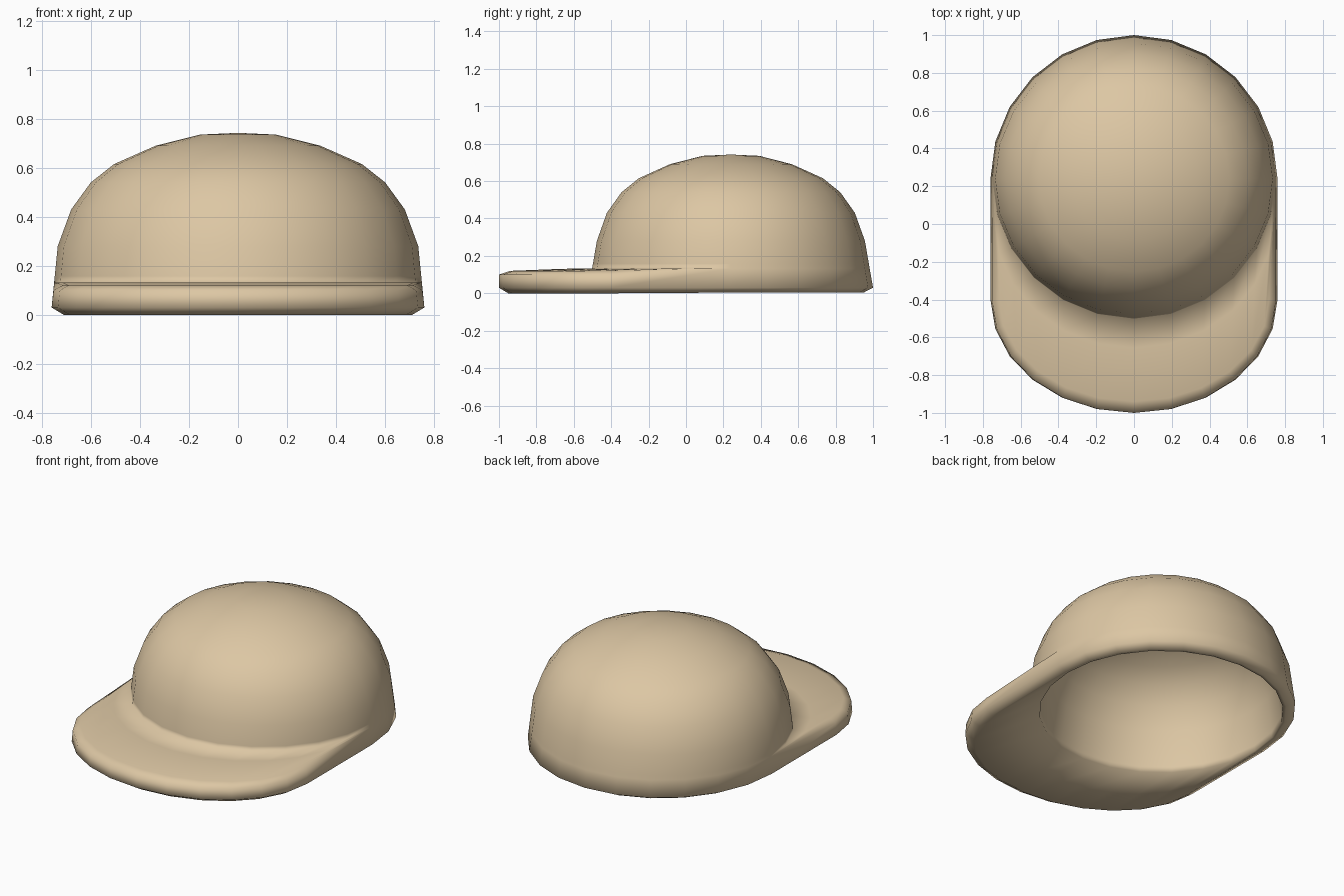
import bpy, bmesh
from math import sin, cos, radians

cube = bpy.data.objects.get("Cube")
if cube:
    bpy.data.objects.remove(cube, do_unlink=True)

# Tan fabric
fabric = bpy.data.materials.new("tan_fabric")
fabric.use_nodes = True
tan = (0.72, 0.57, 0.37, 1)
fabric.diffuse_color = tan
fabric.node_tree.nodes["Principled BSDF"].inputs["Base Color"].default_value = tan

CROWN_Y, BRIM_Y = 0.24, -0.4
SIDE, REACH = 0.76, 0.6
WALL_LOW, WALL_HIGH, BRIM_TOP = 0.03, 0.28, 0.133
LINING_SCALE = 0.907

# Columns: back half on the crown wall, front half along the brim outline
columns = [(radians(15 * i), False) for i in range(13)]
columns += [(radians(180 + 15 * i), True) for i in range(13)]


def crown(a, r, z, squash=0.975):
    """Point on a crown ring, slightly narrower from front to back."""
    return (r * cos(a), CROWN_Y + r * squash * sin(a), z)


def wall(a, z):
    """Point on the straight lower wall of the crown."""
    t = (z - WALL_LOW) / (WALL_HIGH - WALL_LOW)
    return crown(a, SIDE - 0.025 * t, z, 1 - 0.025 * t)


def brim(a, z, inset_x=0.0, inset_y=0.0):
    """Point on the brim outline."""
    return ((SIDE - inset_x) * cos(a), BRIM_Y + (REACH - inset_y) * sin(a), z)


def brim_top(a, blend, z):
    """Point on the brim top, between its rounded edge and the crown."""
    p, q = brim(a, z, 0.045, 0.06), wall(a, BRIM_TOP)
    return (p[0] + (q[0] - p[0]) * blend, p[1] + (q[1] - p[1]) * blend, z)


# Crown profile above the wall: radius, height
profile = [(0.735, 0.28), (0.68, 0.43), (0.60, 0.54), (0.505, 0.615),
           (0.335, 0.69), (0.155, 0.735), (0, 0.742)]

rings = []
# Lining, from its top down to the opening
for r, z in reversed(profile):
    rings.append([crown(a, r * LINING_SCALE, z * LINING_SCALE)
                  for a, _ in columns])
for r, z in ((0.687, 0.04), (0.69, 0.005)):
    rings.append([crown(a, r, z, 1) for a, _ in columns])
# Underside and rounded outer edge
rings.append([brim(a, 0, 0.05, 0.05) if front else crown(a, 0.71, 0.004, 1)
              for a, front in columns])
rings.append([brim(a, WALL_LOW) if front else wall(a, WALL_LOW)
              for a, front in columns])
rings.append([brim(a, 0.1, 0.008) if front else wall(a, BRIM_TOP)
              for a, front in columns])
# Brim top, running into the crown
for blend, z in ((0, 0.12), (0.65, 0.131), (1, BRIM_TOP)):
    rings.append([brim_top(a, blend, z) if front else wall(a, BRIM_TOP)
                  for a, front in columns])
# Crown
rings.append([wall(a, BRIM_TOP + 0.025) for a, _ in columns])
for r, z in profile:
    rings.append([crown(a, r, z) for a, _ in columns])

# Join the rings into one closed shell
bm = bmesh.new()
rows = [[bm.verts.new(p) for p in ring] for ring in rings]
n = len(columns)
for low, high in zip(rows, rows[1:]):
    for i in range(n):
        j = (i + 1) % n
        bm.faces.new((low[i], low[j], high[j], high[i]))
bmesh.ops.remove_doubles(bm, verts=bm.verts, dist=0.0005)
bmesh.ops.recalc_face_normals(bm, faces=bm.faces)
for face in bm.faces:
    face.smooth = True

mesh = bpy.data.meshes.new("cap")
bm.to_mesh(mesh)
bm.free()
mesh.materials.append(fabric)
cap = bpy.data.objects.new("cap", mesh)
bpy.context.collection.objects.link(cap)
